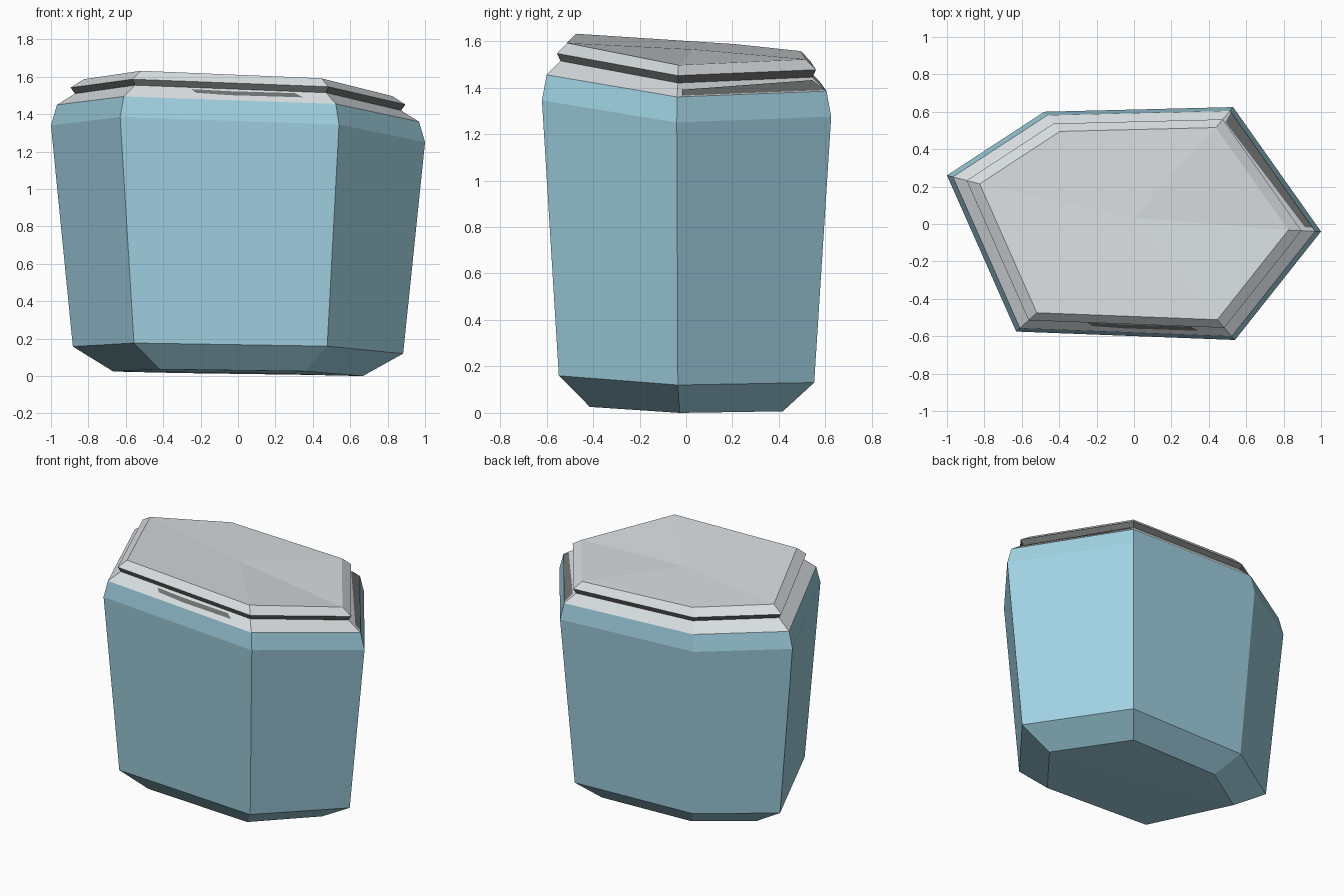
import bpy
import bmesh
from mathutils import Vector

if "Cube" in bpy.data.objects:
    bpy.data.objects.remove(bpy.data.objects["Cube"])

# Six-sided irregular plan at the widest level, and the extra height of each corner
PLAN = [(-1.0, 0.26), (-0.48, 0.60), (0.53, 0.625), (1.0, -0.04), (0.54, -0.62), (-0.63, -0.575)]
TILT = [0.09, 0.06, 0.025, 0.0, 0.095, 0.135]


def srgb(r, g, b):
    def lin(c):
        c /= 255
        return c / 12.92 if c < 0.04045 else ((c + 0.055) / 1.055) ** 2.4
    return (lin(r), lin(g), lin(b), 1)


def material(name, rgb):
    m = bpy.data.materials.new(name)
    m.diffuse_color = srgb(*rgb)
    m.use_nodes = True
    m.node_tree.nodes["Principled BSDF"].inputs["Base Color"].default_value = m.diffuse_color
    return m


blue = material("pale blue", (160, 209, 225))
grey = material("light grey", (216, 221, 224))
dark = material("dark grey", (112, 114, 114))


def ring(scale, z, tilt=1.0):
    return [Vector((x * scale, y * scale, z + t * tilt)) for (x, y), t in zip(PLAN, TILT)]


def finish(name, bm, mat):
    bmesh.ops.recalc_face_normals(bm, faces=bm.faces)
    me = bpy.data.meshes.new(name)
    bm.to_mesh(me)
    bm.free()
    me.materials.append(mat)
    ob = bpy.data.objects.new(name, me)
    bpy.context.collection.objects.link(ob)
    return ob


def stack(name, rings, mat):
    """Closed solid skinned through rings, with fan caps."""
    bm = bmesh.new()
    vs = [[bm.verts.new(p) for p in r] for r in rings]
    for a, b in zip(vs, vs[1:]):
        for i in range(6):
            j = (i + 1) % 6
            bm.faces.new((a[i], a[j], b[j], b[i]))
    for r in (vs[0], vs[-1]):
        c = bm.verts.new(sum((v.co for v in r), Vector()) / 6)
        for i in range(6):
            bm.faces.new((r[i], r[(i + 1) % 6], c))
    return finish(name, bm, mat)


# Levels from the ground up
rim = ring(0.968, 1.36)
slab_top = ring(0.872, 1.42)
cap_edge = ring(0.895, 1.452)
cap_top = ring(0.825, 1.497)

stack("body", [ring(0.667, 0.0, 0.27), ring(0.883, 0.12, 0.42), ring(1.0, 1.25), rim], blue)
stack("lower_slab", [rim, slab_top], grey)
stack("dark_seam", [slab_top, cap_edge], dark)
stack("upper_slab", [cap_edge, cap_top], grey)


def patch(name, side, corners):
    """Thin dark plate lying on one sloping side of the lower slab."""
    j = (side + 1) % 6
    a, b, c, d = rim[side], rim[j], slab_top[j], slab_top[side]
    n = (b - a).cross(d - a).normalized()
    if n.z < 0:
        n = -n
    bm = bmesh.new()
    pts = [a.lerp(b, u).lerp(d.lerp(c, u), v) + n * 0.004 for u, v in corners]
    bm.faces.new([bm.verts.new(p) for p in pts])
    bm.normal_update()
    for f in bm.faces:
        if f.normal.dot(n) < 0:
            f.normal_flip()
    me = bpy.data.meshes.new(name)
    bm.to_mesh(me)
    bm.free()
    me.materials.append(dark)
    bpy.context.collection.objects.link(bpy.data.objects.new(name, me))


# Dark streaks showing through the lower slab
patch("back_right_streak", 2, [(0.01, 0.03), (0.97, 0.03), (0.97, 0.45), (0.03, 0.75)])
patch("front_streak", 4, [(0.14, 0.45), (0.17, 0.8), (0.5, 0.75), (0.7, 0.8), (0.67, 0.5), (0.5, 0.4)])
